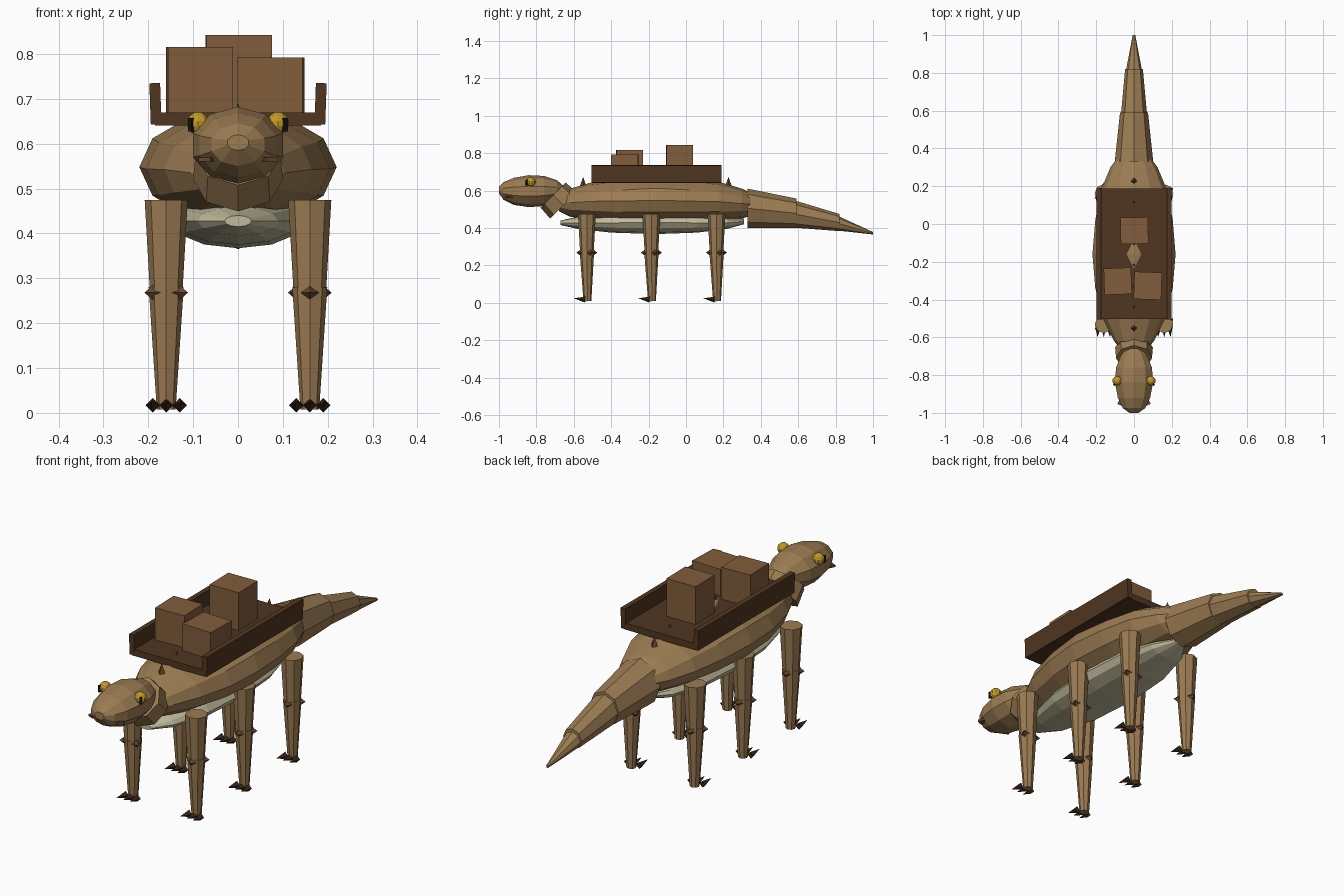
import bpy, bmesh, math
from mathutils import Vector, Matrix

old = bpy.data.objects.get("Cube")
if old:
    bpy.data.objects.remove(old)


def material(name, rgb):
    m = bpy.data.materials.new(name)
    m.use_nodes = True
    m.diffuse_color = (*rgb, 1)
    m.node_tree.nodes["Principled BSDF"].inputs["Base Color"].default_value = (*rgb, 1)
    return m


HIDE = material("tan hide", (0.33, 0.20, 0.085))
BELLY = material("pale belly", (0.53, 0.49, 0.33))
WOOD = material("dark wood", (0.08, 0.037, 0.015))
CRATE = material("crate brown", (0.22, 0.11, 0.045))
HORN = material("brown horn", (0.14, 0.065, 0.03))
CLAW = material("dark claw", (0.045, 0.022, 0.012))
EYE = material("amber eye", (0.52, 0.32, 0.02))
PUPIL = material("black pupil", (0.01, 0.008, 0.005))


def finish(bm, name, mat):
    bmesh.ops.recalc_face_normals(bm, faces=bm.faces)
    mesh = bpy.data.meshes.new(name)
    bm.to_mesh(mesh)
    bm.free()
    mesh.materials.append(mat)
    ob = bpy.data.objects.new(name, mesh)
    bpy.context.scene.collection.objects.link(ob)
    return ob


def loft(name, mat, rings, sides=12):
    """Closed skin along y; each ring is (y, half width, bottom z, top z)."""
    bm = bmesh.new()
    loops = []
    for y, w, low, high in rings:
        mid, half = (low + high) / 2, (high - low) / 2
        angles = [math.tau * i / sides for i in range(sides)]
        loops.append([bm.verts.new((w * math.sin(a), y, mid + half * math.cos(a))) for a in angles])
    for a, b in zip(loops, loops[1:]):
        for i in range(sides):
            j = (i + 1) % sides
            bm.faces.new((a[i], a[j], b[j], b[i]))
    bm.faces.new(loops[0])
    bm.faces.new(loops[-1])
    return finish(bm, name, mat)


def cone(name, mat, start, end, r1, r2=0.0, sides=8):
    start, end = Vector(start), Vector(end)
    axis = end - start
    turn = axis.to_track_quat('Z', 'Y').to_matrix().to_4x4()
    bm = bmesh.new()
    bmesh.ops.create_cone(bm, cap_ends=True, segments=sides, radius1=r1, radius2=r2,
                          depth=axis.length,
                          matrix=Matrix.Translation((start + end) / 2) @ turn)
    return finish(bm, name, mat)


def box(name, mat, center, size, turn=0.0, tilt=0.0):
    bm = bmesh.new()
    place = (Matrix.Translation(center) @ Matrix.Rotation(math.radians(turn), 4, 'Z')
             @ Matrix.Rotation(math.radians(tilt), 4, 'Y') @ Matrix.Diagonal((*size, 1)))
    bmesh.ops.create_cube(bm, size=1, matrix=place)
    return finish(bm, name, mat)


# Torso and belly
loft("body", HIDE, [
    (-0.68, 0.06, 0.49, 0.57), (-0.62, 0.105, 0.46, 0.61), (-0.50, 0.165, 0.44, 0.645),
    (-0.34, 0.205, 0.425, 0.662), (-0.16, 0.22, 0.42, 0.676), (0.02, 0.205, 0.425, 0.662),
    (0.18, 0.175, 0.435, 0.645), (0.30, 0.125, 0.45, 0.61), (0.36, 0.08, 0.47, 0.58)])
loft("belly", BELLY, [
    (-0.67, 0.03, 0.415, 0.44), (-0.58, 0.09, 0.395, 0.46), (-0.40, 0.135, 0.375, 0.48),
    (-0.16, 0.15, 0.367, 0.49), (0.06, 0.135, 0.375, 0.48), (0.22, 0.09, 0.395, 0.46),
    (0.31, 0.03, 0.42, 0.45)])

# Tail in three overlapping pieces
loft("tail_base", HIDE, [(0.33, 0.102, 0.40, 0.61), (0.59, 0.074, 0.40, 0.557)], 8)
loft("tail_middle", HIDE, [(0.57, 0.07, 0.402, 0.55), (0.82, 0.047, 0.383, 0.475)], 8)
loft("tail_tip", HIDE, [(0.80, 0.045, 0.387, 0.47), (1.0, 0.007, 0.365, 0.378)], 8)

# Neck collar and head
cone("neck", HIDE, (0, -0.655, 0.52), (0, -0.71, 0.575), 0.1, 0.095, 8)
loft("head", HIDE, [
    (-1.0, 0.025, 0.585, 0.62), (-0.975, 0.062, 0.55, 0.645), (-0.92, 0.09, 0.523, 0.668),
    (-0.84, 0.106, 0.511, 0.682), (-0.76, 0.1, 0.517, 0.678), (-0.69, 0.07, 0.545, 0.655),
    (-0.655, 0.03, 0.575, 0.625)], 10)

# Eyes, pupils and nostrils
for side, label in ((1, "left"), (-1, "right")):
    bm = bmesh.new()
    bmesh.ops.create_uvsphere(bm, u_segments=10, v_segments=7, radius=0.026,
                              matrix=Matrix.Translation((side * 0.089, -0.83, 0.645)))
    finish(bm, label + "_eye", EYE)
    box(label + "_pupil", PUPIL, (side * 0.103, -0.848, 0.642), (0.009, 0.016, 0.03), side * 30)
    box(label + "_nostril", HORN, (side * 0.068, -0.945, 0.565), (0.03, 0.03, 0.009), side * 25)

# Spine spikes
for i in range(8):
    y = -0.55 + i * 0.111
    base = 0.645 - 0.2 * max(0, abs(y + 0.16) - 0.3)
    cone("spine_spike", HORN, (0, y, base - 0.02), (0, y, base + 0.045), 0.024, sides=4)

# Six legs with knee spikes and claws
for row, y in (("front", -0.53), ("middle", -0.185), ("rear", 0.163)):
    for side, label in ((1, "left"), (-1, "right")):
        name = f"{row}_{label}_"
        x = side * 0.16
        cone(name + "upper_leg", HIDE, (x, y, 0.475), (x, y, 0.265), 0.048, 0.036)
        cone(name + "lower_leg", HIDE, (x, y, 0.28), (x, y + 0.003, 0.008), 0.039, 0.021)
        for k in range(3):
            a = math.radians(-90 * side + 120 * k)
            out = Vector((math.cos(a), math.sin(a), 0))
            knee = Vector((x, y, 0.268))
            cone(name + "knee_spike", HORN, knee + out * 0.025, knee + out * 0.056, 0.024, sides=4)
        for dx in (-0.03, 0, 0.03):
            cone(name + "claw", CLAW, (x + dx, y - 0.01, 0.017), (x + dx * 1.1, y - 0.07, 0.024),
                 0.016, sides=4)

# Cargo tray with side rails
box("tray_floor", WOOD, (0, -0.157, 0.655), (0.37, 0.69, 0.03))
for side, label in ((1, "left"), (-1, "right")):
    box(label + "_rail", WOOD, (side * 0.184, -0.157, 0.689), (0.024, 0.695, 0.092), tilt=side * 2)

# Crates
box("tall_crate", CRATE, (-0.086, -0.303, 0.742), (0.145, 0.14, 0.148), 2)
box("low_crate", CRATE, (0.073, -0.327, 0.73), (0.146, 0.145, 0.125), -2)
box("rear_crate", CRATE, (0.002, -0.035, 0.755), (0.146, 0.14, 0.175), 1)
